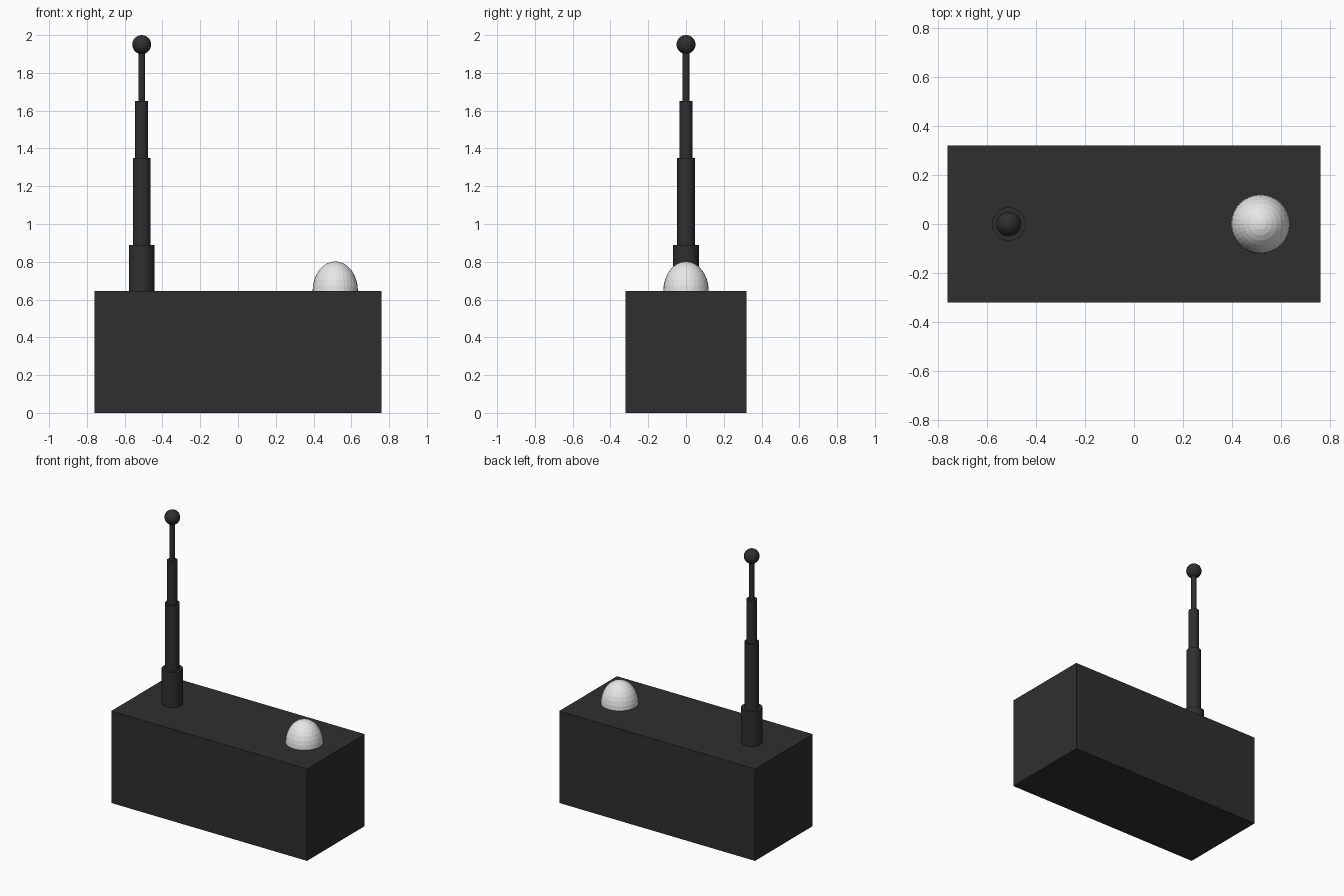
import bpy
from math import radians

cube = bpy.data.objects.get("Cube")
if cube:
    bpy.data.objects.remove(cube, do_unlink=True)


def material(name, rgb):
    m = bpy.data.materials.new(name)
    m.use_nodes = True
    m.diffuse_color = (*rgb, 1)
    m.node_tree.nodes["Principled BSDF"].inputs["Base Color"].default_value = (*rgb, 1)
    return m


charcoal = material("charcoal", (0.028, 0.028, 0.029))
white = material("white", (0.8, 0.8, 0.8))


def finish(name, mat):
    obj = bpy.context.object
    obj.name = name
    obj.data.materials.append(mat)
    return obj


TOP = 0.645
ANTENNA_X = -0.51

# Box body
bpy.ops.mesh.primitive_cube_add(size=1, location=(0, 0, TOP / 2))
body = finish("body", charcoal)
body.scale = (1.52, 0.64, TOP)

# Telescopic antenna: name, radius, bottom, top
sections = [
    ("antenna_base", 0.068, TOP - 0.02, 0.89),
    ("antenna_lower_tube", 0.047, 0.87, 1.35),
    ("antenna_middle_tube", 0.034, 1.33, 1.65),
    ("antenna_upper_tube", 0.018, 1.63, 1.95),
]
for name, radius, low, high in sections:
    bpy.ops.mesh.primitive_cylinder_add(
        vertices=32, radius=radius, depth=high - low,
        location=(ANTENNA_X, 0, (low + high) / 2))
    finish(name, charcoal)
    bpy.ops.object.shade_smooth_by_angle(angle=radians(30))

# Ball tip
bpy.ops.mesh.primitive_uv_sphere_add(
    segments=32, ring_count=16, radius=0.05, location=(ANTENNA_X, 0, 1.95))
finish("antenna_tip", charcoal)

# Faceted dome button, sunk halfway into the lid
bpy.ops.mesh.primitive_uv_sphere_add(
    segments=32, ring_count=16, radius=1, location=(0.515, 0, TOP))
dome = finish("dome_button", white)
dome.scale = (0.12, 0.12, 0.157)
